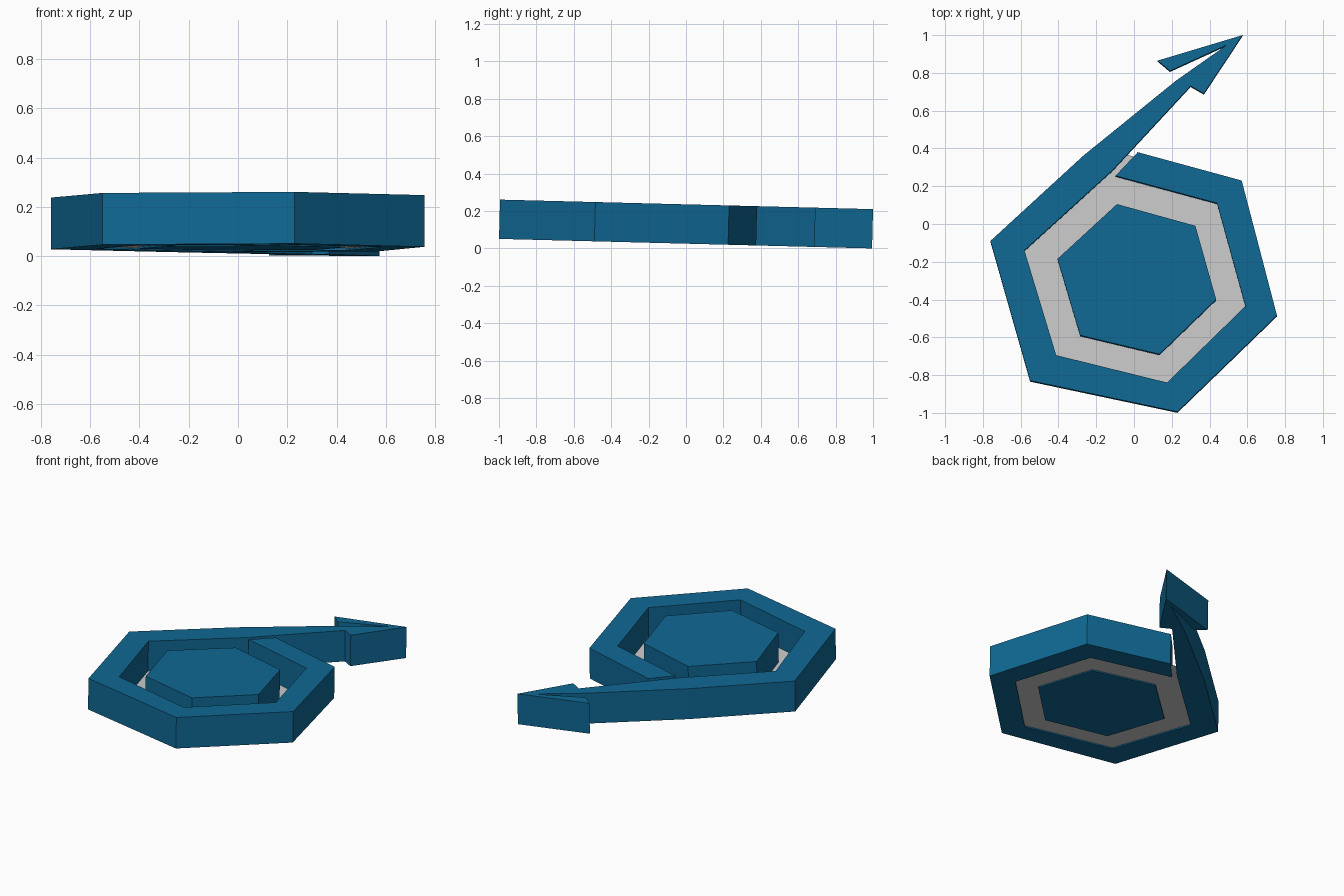
import bpy, bmesh, math

if "Cube" in bpy.data.objects:
    bpy.data.objects.remove(bpy.data.objects["Cube"])

THICK = 0.21
TILT = -0.0255   # whole piece leans slightly down towards the back

blue = bpy.data.materials.new("blue")
blue.diffuse_color = (0.005, 0.14, 0.30, 1)
blue.use_nodes = True
blue.node_tree.nodes["Principled BSDF"].inputs["Base Color"].default_value = blue.diffuse_color


def plate(name, outline, z=0.0, height=0.0, mat=None):
    """Flat outline, extruded upward when height is given."""
    bm = bmesh.new()
    face = bm.faces.new([bm.verts.new((x, y, z)) for x, y in outline])
    face.normal_update()
    if face.normal.z < 0:
        face.normal_flip()
    if height:
        new = bmesh.ops.extrude_face_region(bm, geom=[face], use_keep_orig=True)["geom"]
        top = [v for v in new if isinstance(v, bmesh.types.BMVert)]
        bmesh.ops.translate(bm, verts=top, vec=(0, 0, height))
        bmesh.ops.recalc_face_normals(bm, faces=bm.faces)
    me = bpy.data.meshes.new(name)
    bm.to_mesh(me)
    bm.free()
    ob = bpy.data.objects.new(name, me)
    bpy.context.collection.objects.link(ob)
    if mat:
        me.materials.append(mat)
    ob.rotation_euler.x = TILT
    ob.location = (0, -0.005, 0.0255)
    return ob


# open hexagonal ring whose last side runs on into an arrow
outer = [(0.02, 0.38), (0.57, 0.23), (0.757, -0.485), (0.23, -0.995),
         (-0.55, -0.83), (-0.76, -0.09), (-0.27, 0.36), (0.22, 0.757)]
arrow = [(0.49, 0.947), (0.19, 0.81), (0.125, 0.865), (0.575, 1.0),
         (0.37, 0.69), (0.30, 0.73)]
inner = [(-0.113, 0.285), (-0.58, -0.14), (-0.412, -0.695), (0.175, -0.84),
         (0.59, -0.435), (0.44, 0.11), (-0.098, 0.255)]
plate("arrow_ring", outer + arrow + inner, height=THICK, mat=blue)

# solid hexagon in the middle
hexagon = [(-0.09, 0.105), (0.325, -0.01), (0.435, -0.40),
           (0.135, -0.69), (-0.285, -0.59), (-0.405, -0.185)]
plate("centre_hexagon", hexagon, height=THICK, mat=blue)

# thin grey backing sheet joining ring and centre
cx, cy, k = 0.019, -0.295, 1.76
plate("backing_sheet", [(cx + (x - cx) * k, cy + (y - cy) * k) for x, y in hexagon], z=0.008)
